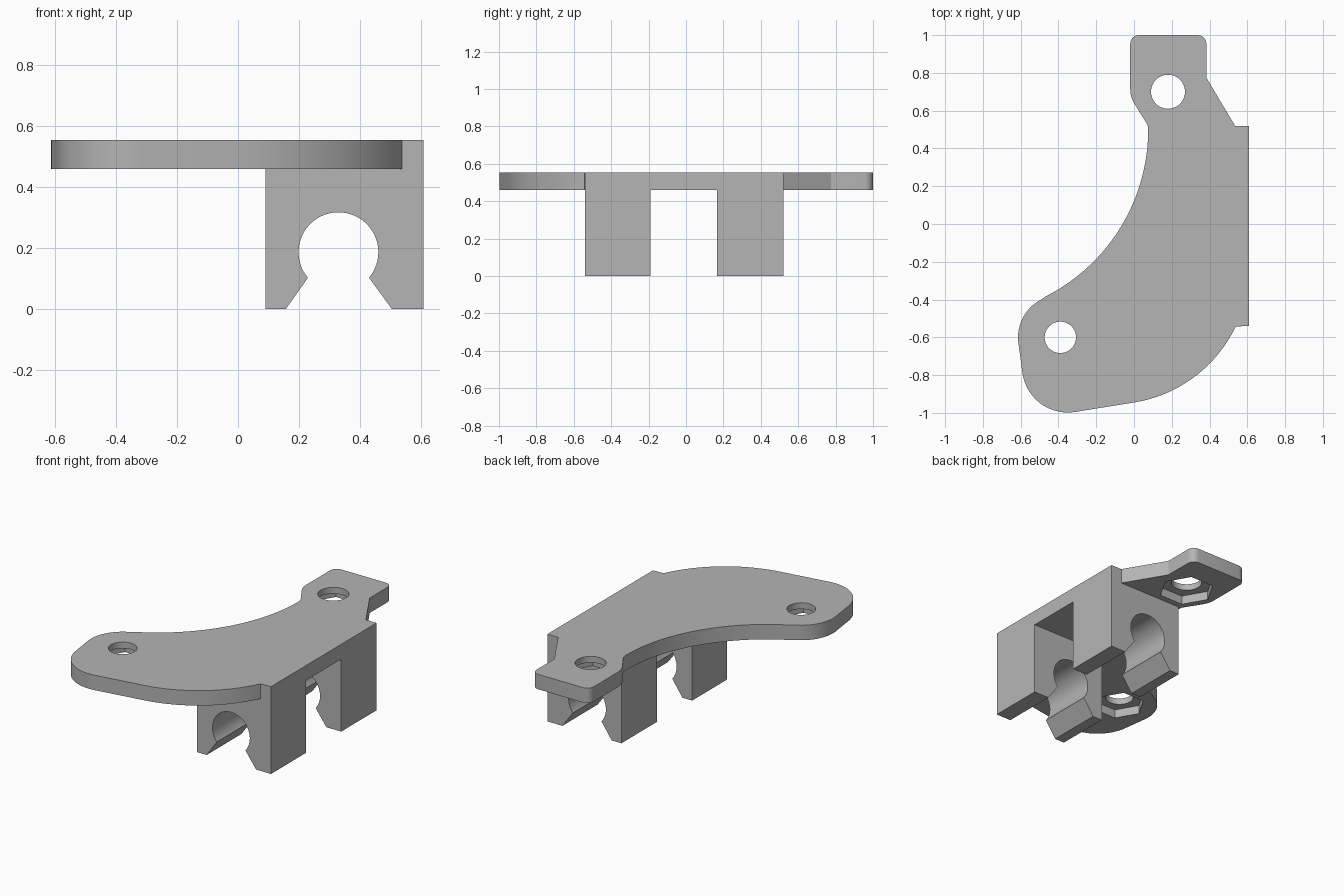
import bpy, bmesh
from math import cos, sin, radians
from mathutils import Vector

cube = bpy.data.objects.get("Cube")
if cube:
    bpy.data.objects.remove(cube, do_unlink=True)

GREY = (0.46, 0.46, 0.46, 1)
mat = bpy.data.materials.new("plain_grey")
mat.use_nodes = True
mat.diffuse_color = GREY
mat.node_tree.nodes["Principled BSDF"].inputs["Base Color"].default_value = GREY


def arc(cx, cy, r, start, end, n=24):
    """Points along a circular arc, angles in degrees."""
    angles = [radians(start + (end - start) * i / n) for i in range(n + 1)]
    return [(cx + r * cos(a), cy + r * sin(a)) for a in angles]


def prism(name, outline, lo, hi, axis="Z"):
    """Extrude a flat outline from lo to hi along Z or Y."""
    bm = bmesh.new()
    if axis == "Z":
        coords, shift = [(a, b, lo) for a, b in outline], Vector((0, 0, hi - lo))
    else:
        coords, shift = [(a, lo, b) for a, b in outline], Vector((0, hi - lo, 0))
    face = bm.faces.new([bm.verts.new(c) for c in coords])
    new = bmesh.ops.extrude_face_region(bm, geom=[face], use_keep_orig=True)["geom"]
    bmesh.ops.translate(bm, vec=shift,
                        verts=[v for v in new if isinstance(v, bmesh.types.BMVert)])
    bmesh.ops.recalc_face_normals(bm, faces=bm.faces)
    mesh = bpy.data.meshes.new(name)
    bm.to_mesh(mesh)
    bm.free()
    mesh.materials.append(mat)
    obj = bpy.data.objects.new(name, mesh)
    bpy.context.collection.objects.link(obj)
    return obj


def activate(obj):
    bpy.ops.object.select_all(action="DESELECT")
    obj.select_set(True)
    bpy.context.view_layer.objects.active = obj


def cut(target, cutter):
    """Subtract the cutter and discard it."""
    activate(target)
    mod = target.modifiers.new("cut", "BOOLEAN")
    mod.operation, mod.solver, mod.object = "DIFFERENCE", "EXACT", cutter
    bpy.ops.object.modifier_apply(modifier=mod.name)
    bpy.data.objects.remove(cutter, do_unlink=True)


TOP, UNDER, POCKET = 0.555, 0.46, 0.515

# Curved mounting plate: straight edge, tab, inner sweep, rounded lobe, outer sweep
outline = [(0.61, -0.54), (0.61, 0.52), (0.535, 0.52), (0.383, 0.775)]
outline += arc(0.338, 0.955, 0.045, 0, 90, 6)
outline += arc(0.025, 0.955, 0.045, 90, 180, 6)
outline += arc(0.13, 0.715, 0.15, 180, 210, 6)
outline += [(0.072, 0.525)]
outline += arc(-0.915, 0.50, 0.99, 0, -63, 40)
outline += arc(-0.39, -0.60, 0.224, 117, 187, 16)
outline += arc(-0.35, -0.755, 0.243, 187, 279, 20)
outline += arc(-0.114, -0.231, 0.723, -81, -25.5, 24)
plate = prism("mounting_plate", outline, UNDER, TOP)

# Bolt holes with hexagonal nut pockets underneath
for x, y, r in ((0.18, 0.70, 0.09), (-0.39, -0.60, 0.083)):
    cut(plate, prism("bolt_hole", arc(x, y, r, 0, 360 - 7.5, 47), UNDER - 0.1, TOP + 0.1))
    cut(plate, prism("nut_pocket", arc(x, y, r * 1.82, 0, 300, 5), UNDER - 0.1, POCKET))

# Two open snap clips below the plate
clip = [(0.09, UNDER), (0.09, 0), (0.158, 0)]
clip += arc(0.33, 0.186, 0.131, 220, -40, 48)
clip += [(0.505, 0), (0.61, 0), (0.61, UNDER)]
clips = [prism("front_clip", clip, -0.54, -0.19, "Y"),
         prism("back_clip", clip, 0.165, 0.52, "Y")]

for obj in [plate] + clips:
    activate(obj)
    bpy.ops.object.shade_smooth_by_angle(angle=radians(25))
